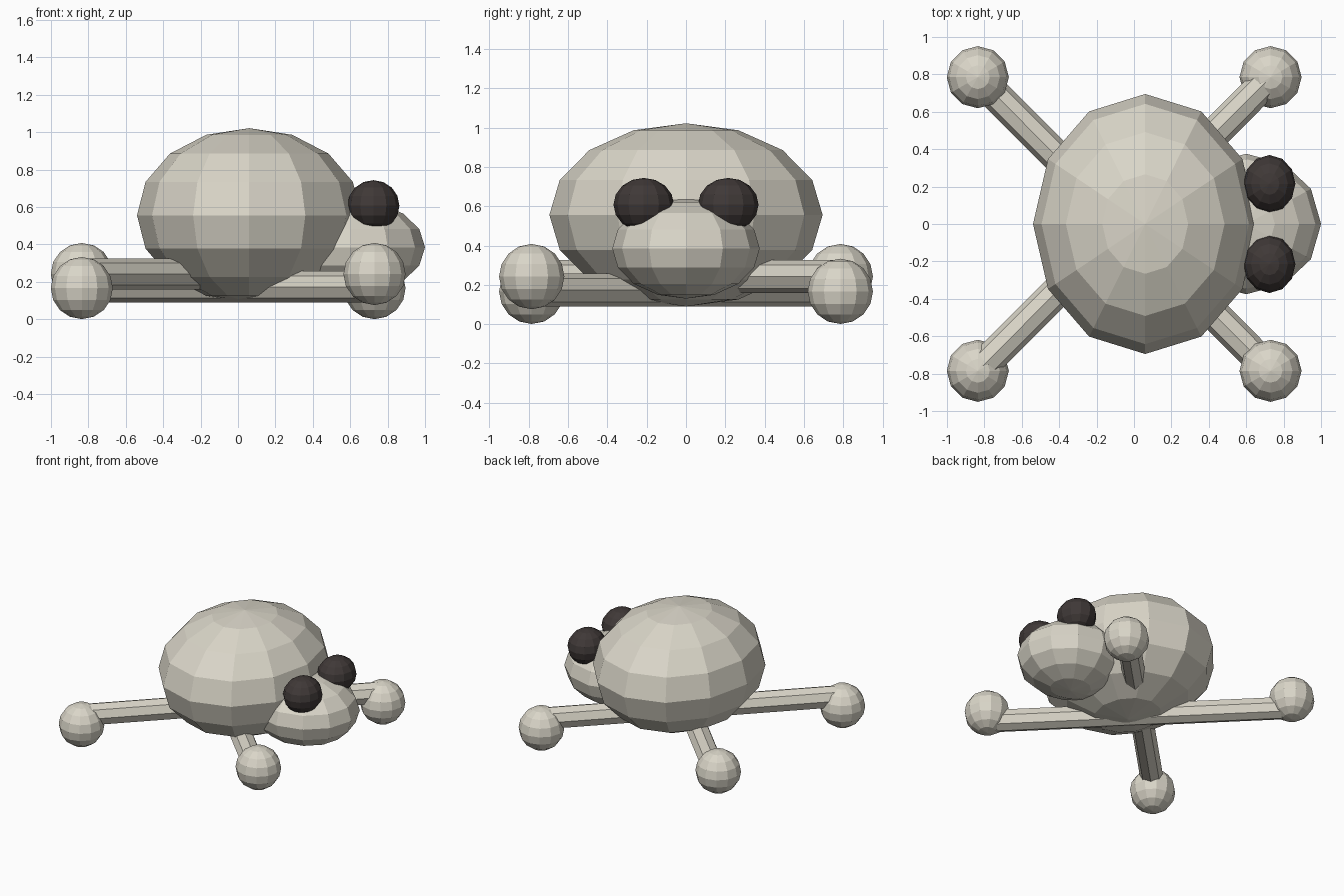
import bpy
from mathutils import Vector

if "Cube" in bpy.data.objects:
    bpy.data.objects.remove(bpy.data.objects["Cube"])


def material(name, color):
    m = bpy.data.materials.new(name)
    m.diffuse_color = color
    m.use_nodes = True
    m.node_tree.nodes["Principled BSDF"].inputs["Base Color"].default_value = m.diffuse_color
    return m


SKIN = material("pale_skin", (0.70, 0.67, 0.58, 1))
DARK = material("dark_eye", (0.05, 0.04, 0.038, 1))


def ball(name, loc, size, mat):
    """Low-poly flat-shaded ellipsoid."""
    bpy.ops.mesh.primitive_uv_sphere_add(segments=12, ring_count=8, radius=1, location=loc)
    ob = bpy.context.object
    ob.name = name
    ob.scale = size
    ob.data.materials.append(mat)
    return ob


def rod(name, a, b, radius):
    """Eight-sided bar between two points."""
    a, b = Vector(a), Vector(b)
    d = b - a
    bpy.ops.mesh.primitive_cylinder_add(vertices=8, radius=radius, depth=d.length,
                                        location=(a + b) / 2)
    ob = bpy.context.object
    ob.name = name
    ob.rotation_mode = 'QUATERNION'
    ob.rotation_quaternion = d.to_track_quat('Z', 'Y')
    ob.data.materials.append(SKIN)
    return ob


# Body and head
ball("body", (0.06, 0, 0.556), (0.60, 0.695, 0.466), SKIN)
ball("head", (0.60, 0, 0.385), (0.40, 0.375, 0.255), SKIN)

# Eyes
for side, s in (("left", 1), ("right", -1)):
    ball(side + "_eye", (0.724, 0.215 * s, 0.608), (0.139, 0.154, 0.136), DARK)

# Crossed leg bars with a ball foot at each end
X0, X1, Y = -0.835, 0.73, 0.785
for label, s, leg_z, foot_z in (("upper", 1, 0.242, 0.167), ("lower", -1, 0.173, 0.242)):
    rod(label + "_leg_bar", (X0, -Y * s, leg_z), (X1, Y * s, leg_z), 0.084)
    ball(label + "_rear_foot", (X0, -Y * s, foot_z), (0.166, 0.166, 0.166), SKIN)
    ball(label + "_front_foot", (X1, Y * s, foot_z), (0.166, 0.166, 0.166), SKIN)
